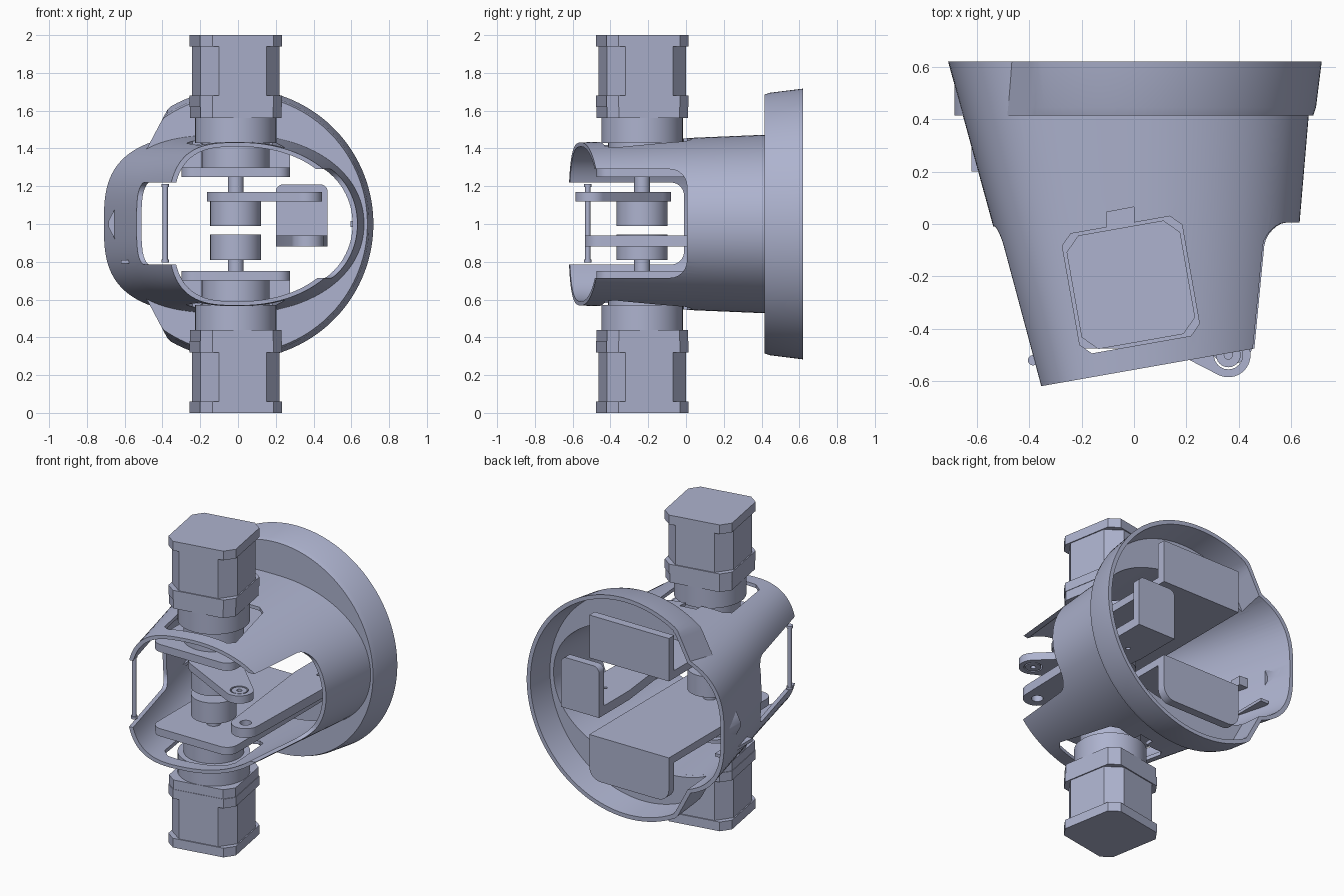
import bpy, bmesh, math
from mathutils import Matrix, Vector

cube = bpy.data.objects.get("Cube")
if cube:
    bpy.data.objects.remove(cube, do_unlink=True)

mat = bpy.data.materials.new("blue_grey")
mat.use_nodes = True
col = (0.42, 0.45, 0.62, 1)
mat.diffuse_color = col
mat.node_tree.nodes["Principled BSDF"].inputs["Base Color"].default_value = col

CX, CY, TILT = -0.012, -0.232, math.radians(10)   # motor axis and twist


def finish(name, bm):
    bmesh.ops.recalc_face_normals(bm, faces=bm.faces)
    me = bpy.data.meshes.new(name)
    bm.to_mesh(me)
    bm.free()
    me.materials.append(mat)
    ob = bpy.data.objects.new(name, me)
    bpy.context.scene.collection.objects.link(ob)
    return ob


def bridge(name, loops):
    """Closed solid through equal-length loops of points."""
    bm = bmesh.new()
    rows = [[bm.verts.new(p) for p in loop] for loop in loops]
    n = len(rows[0])
    for r0, r1 in zip(rows, rows[1:]):
        for i in range(n):
            j = (i + 1) % n
            bm.faces.new((r0[i], r0[j], r1[j], r1[i]))
    bm.faces.new(rows[0])
    bm.faces.new(rows[-1])
    return finish(name, bm)


def prism(name, pts, lo, hi, axis="z"):
    put = {"z": lambda a, b, h: (a, b, h), "y": lambda a, b, h: (a, h, b),
           "x": lambda a, b, h: (h, a, b)}[axis]
    lo, hi = min(lo, hi), max(lo, hi)
    return bridge(name, [[put(a, b, h) for a, b in pts] for h in (lo, hi)])


def circle(x, y, r, n=40):
    return [(x + r * math.cos(2 * math.pi * i / n), y + r * math.sin(2 * math.pi * i / n)) for i in range(n)]


def rounded(x0, x1, y0, y1, radii, steps=6):
    """Rectangle with corner radii in order: low-low, high-low, high-high, low-high."""
    corners = [(x0, y0, 1, 1, 180), (x1, y0, -1, 1, 270), (x1, y1, -1, -1, 0), (x0, y1, 1, -1, 90)]
    pts = []
    for (x, y, sx, sy, start), r in zip(corners, radii):
        if r == 0:
            pts.append((x, y))
            continue
        for k in range(steps + 1):
            a = math.radians(start + 90 * k / steps)
            pts.append((x + sx * r + r * math.cos(a), y + sy * r + r * math.sin(a)))
    return pts


def twisted_square(h, c):
    """Chamfered square turned with the motor."""
    base = [(-h + c, -h), (h - c, -h), (h, -h + c), (h, h - c), (h - c, h), (-h + c, h), (-h, h - c), (-h, -h + c)]
    co, si = math.cos(TILT), math.sin(TILT)
    return [(CX + x * co - y * si, CY + x * si + y * co) for x, y in base]


def hull(pts):
    """Convex outline by the monotone chain."""
    pts = sorted(set((round(x, 5), round(y, 5)) for x, y in pts))

    def half(seq):
        out = []
        for p in seq:
            while len(out) > 1 and ((out[-1][0] - out[-2][0]) * (p[1] - out[-2][1])
                                    - (out[-1][1] - out[-2][1]) * (p[0] - out[-2][0])) <= 0:
                out.pop()
            out.append(p)
        return out[:-1]
    return half(pts) + half(pts[::-1])


def cut(ob, cutters):
    for c in cutters:
        m = ob.modifiers.new("cut", "BOOLEAN")
        m.operation, m.solver, m.object = "DIFFERENCE", "EXACT", c
        c.hide_render = True
    bpy.context.view_layer.update()
    me = bpy.data.meshes.new_from_object(ob.evaluated_get(bpy.context.evaluated_depsgraph_get()))
    ob.modifiers.clear()
    ob.data = me


# Housing sections: squarish on the right (-x), elliptical on the left (+x)
def section(y, t, n=112):
    al, ar, b = 0.54 + 0.274 * y - t, 0.632 + 0.085 * y - t, 0.455 + 0.042 * y - t * 0.85
    loop = []
    for i in range(n):
        a = 2 * math.pi * (i + 0.5) / n
        c, s = math.cos(a), math.sin(a)
        e = 2 / 3 if c < 0 else 2 / 2.1
        loop.append(((al if c < 0 else ar) * math.copysign(abs(c) ** e, c), y,
                     1 + b * math.copysign(abs(s) ** e, s)))
    return loop


# Rim section: circle with its -x side sliced off
def rim_section(y, r, shift, n=128):
    loop = []
    for i in range(n):
        a = 2 * math.pi * (i + 0.5) / n
        x, z = r * math.cos(a), r * math.sin(a)
        loop.append((max(x, -0.44 + shift + (abs(z) - 0.48) * 0.53), y, 1 + z))
    return loop


housing = bridge("housing", [section(y, 0) for y in (-0.75, -0.3, 0.1, 0.62)])
rim = bridge("rear_rim", [rim_section(0.415, 0.685, 0), rim_section(0.445, 0.695, 0), rim_section(0.62, 0.717, 0)])
inner = bridge("inner_cutter", [section(y, 0.026) for y in (-0.85, -0.3, 0.1, 0.75)])
rim_inner = bridge("rim_cutter", [rim_section(0.447, 0.67, 0.03), rim_section(0.7, 0.7, 0.03)])

# Slanted front, side windows and motor windows
front = prism("front_cutter", [(-1, -0.733), (-1, -2), (1, -2), (1, -0.38)], 0, 2)
right_window = prism("right_window_cutter", rounded(-1.5, -0.01, 0.785, 1.22, (0, 0.07, 0.07, 0)), -1, -0.2, "x")
left_window = prism("left_window_cutter", rounded(-1.5, 0.005, 0.715, 1.29, (0, 0.09, 0.09, 0)), 0.25, 1, "x")
motor_window = prism("motor_window_cutter", twisted_square(0.232, 0.04), -0.2, 2.2)
notch = prism("notch_cutter", [(-0.105, -0.05), (0.0, -0.03), (0.0, 0.065), (-0.105, 0.045)], -0.2, 2.2)
cutters = [inner, rim_inner, front, right_window, left_window, motor_window, notch]
cut(housing, cutters)
cut(rim, [rim_inner, inner])

# Motors, gearboxes, couplings: upper and lower
for side, s in (("upper", 1), ("lower", -1)):
    def zz(h):
        return 1 + s * h
    prism(side + "_motor_cap", twisted_square(0.22, 0.055), zz(0.94), zz(1))
    prism(side + "_motor_body", twisted_square(0.213, 0.085), zz(0.68), zz(0.94))
    prism(side + "_motor_flange", twisted_square(0.22, 0.055), zz(0.62), zz(0.68))
    prism(side + "_gearbox_flange", twisted_square(0.217, 0.055), zz(0.56), zz(0.62))
    prism(side + "_gearbox", circle(CX, CY, 0.215, 56), zz(0.43), zz(0.56))
    prism(side + "_gearbox_neck", circle(CX, CY, 0.18, 48), zz(0.30), zz(0.43))
    prism(side + "_shaft", circle(CX, CY, 0.042, 24), zz(0.17), zz(0.26))
    prism(side + "_coupling", circle(CX, CY, 0.135, 48), zz(-0.01) if s > 0 else zz(0.055),
          zz(0.125) if s > 0 else zz(0.19))
    # Motor bracket: plate with a flap at the rear
    prism(side + "_bracket_plate", rounded(-0.30, 0.275, -0.475, 0.60, (0.07, 0.07, 0, 0)), zz(0.25), zz(0.30))
    if s > 0:
        flap = rounded(-0.30, 0.275, 1.25, 1.53, (0, 0, 0, 0))
    else:
        flap = rounded(-0.30, 0.275, 0.46, 0.75, (0.08, 0.08, 0, 0))
    prism(side + "_bracket_flap", flap, 0.55, 0.605, "y")

# Crank lever on the upper coupling
lever = prism("lever", hull(circle(CX, CY, 0.153) + circle(0.36, -0.5, 0.085)), 1.12, 1.17)
lever_hole = prism("lever_hole_cutter", circle(0.36, -0.5, 0.055, 24), 1.0, 1.3)
cut(lever, [lever_hole])
bushing = prism("lever_bushing", circle(0.36, -0.5, 0.047, 24), 1.12, 1.168)
pin_hole = prism("pin_hole_cutter", circle(0.36, -0.5, 0.016, 16), 1.0, 1.3)
cut(bushing, [pin_hole])

# Side arm with upright flap
arm = prism("side_arm", hull(circle(0.37, -0.45, 0.085) + [(0.2, 0.61), (0.475, 0.61), (0.2, 0.3), (0.475, 0.3)]),
            0.88, 0.94)
arm_holes = [prism("arm_hole_cutter", circle(x, y, r, 20), 0.8, 1.0)
             for x, y, r in ((0.37, -0.45, 0.035), (0.34, 0.35, 0.014))]
cut(arm, arm_holes)
prism("side_arm_flap", rounded(0.2, 0.475, 0.88, 1.21, (0, 0, 0.04, 0.04)), 0.56, 0.612, "y")

# Thin upright rod with end collars
prism("rod", circle(-0.385, -0.52, 0.014, 16), 0.80, 1.21)
for z in (0.795, 1.195):
    prism("rod_collar", circle(-0.385, -0.52, 0.02, 16), z, z + 0.016)

# Small clips inside the housing wall
prism("right_clip", rounded(-0.60, -0.54, 0.97, 1.03, (0, 0, 0, 0)), 0.25, 0.33, "y")
prism("right_rib", rounded(-0.62, -0.56, 0.79, 0.81, (0, 0, 0, 0)), 0.2, 0.5, "y")
prism("left_clip", rounded(0.595, 0.625, 0.985, 1.015, (0, 0, 0, 0)), 0.02, 0.06, "y")

# Remove cutters, then smooth curved faces
for c in cutters + [lever_hole, pin_hole] + arm_holes:
    bpy.data.objects.remove(c, do_unlink=True)
bpy.ops.object.select_all(action="DESELECT")
for ob in bpy.context.scene.objects:
    if ob.type == "MESH":
        ob.select_set(True)
        bpy.context.view_layer.objects.active = ob
bpy.ops.object.shade_smooth_by_angle(angle=math.radians(30))
